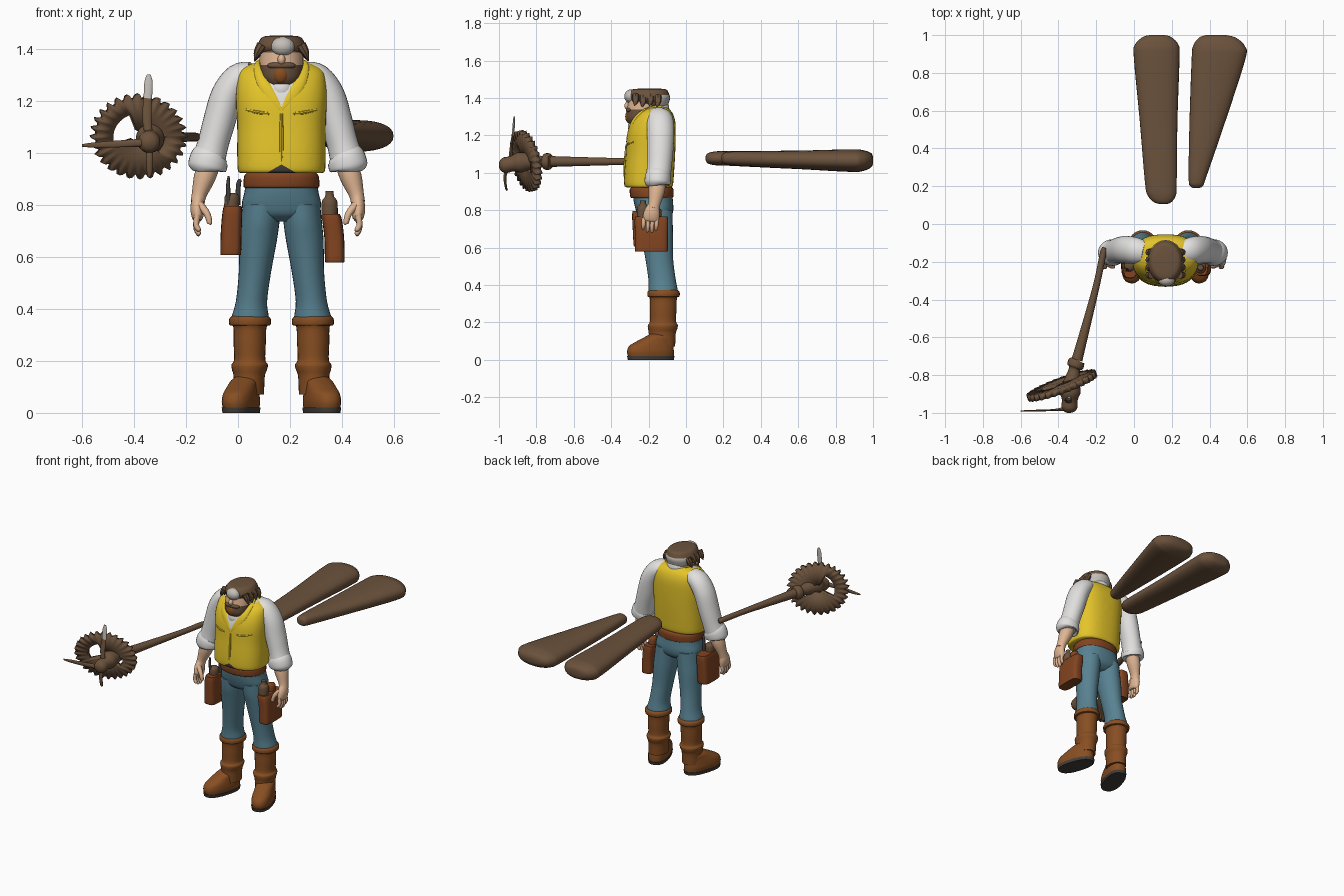
import bpy, bmesh, math
from mathutils import Vector

def mat(name, r, g, b):
    m = bpy.data.materials.new(name)
    m.diffuse_color = [((c / 255 + .055) / 1.055) ** 2.4 for c in (r, g, b)] + [1]
    return m

YELLOW = mat("yellow cloth", 228, 196, 42)
WHITE = mat("white cloth", 226, 225, 224)
SKIN = mat("skin", 222, 180, 146)
TEAL = mat("teal denim", 88, 130, 146)
LEATHER = mat("boot leather", 135, 78, 34)
POUCH = mat("red brown leather", 130, 68, 32)
WOOD = mat("dark brown", 107, 82, 60)
DARK = mat("dark grey", 66, 62, 58)
GREY = mat("light grey", 196, 190, 182)

X, Y, Z = Vector((1, 0, 0)), Vector((0, 1, 0)), Vector((0, 0, 1))
FLAT = (X, Y)

def finish(name, bm, mats, rule=None, angle=40):
    bmesh.ops.recalc_face_normals(bm, faces=bm.faces[:])
    for f in bm.faces:
        f.smooth = True
        if rule:
            f.material_index = rule(f.calc_center_median(), f.normal)
    me = bpy.data.meshes.new(name)
    bm.to_mesh(me)
    bm.free()
    for m in mats:
        me.materials.append(m)
    me.set_sharp_from_angle(angle=math.radians(angle))
    ob = bpy.data.objects.new(name, me)
    bpy.context.collection.objects.link(ob)
    return ob

def spline(rows, k):
    out = []
    for i in range(len(rows) - 1):
        p = [rows[max(0, min(len(rows) - 1, i + d))] for d in (-1, 0, 1, 2)]
        for j in range(k):
            t = j / k
            out.append([.5 * (2 * b + (c - a) * t + (2 * a - 5 * b + 4 * c - d) * t * t
                              + (3 * b - a - 3 * c + d) * t ** 3) for a, b, c, d in zip(*p)])
    return out + [list(rows[-1])]

def loft(name, rows, *mats, frame=None, ref=Y, n=28, power=2.0, k=4, rule=None, cuts=(), angle=40):
    """Skin through rings (x, y, z, ru, rv), in a fixed frame or square to the path."""
    rows = spline(rows, k)
    bm = bmesh.new()
    rings = []
    for i, (x, y, z, ru, rv) in enumerate(rows):
        if frame:
            u, v = frame
        else:
            t = (Vector(rows[min(i + 1, len(rows) - 1)][:3]) - Vector(rows[max(i - 1, 0)][:3])).normalized()
            v = (ref - t * ref.dot(t)).normalized()
            u = t.cross(v)
        ring = []
        for j in range(n):
            a = 2 * math.pi * j / n
            c, s = math.cos(a), math.sin(a)
            c, s = [math.copysign(abs(q) ** (2 / power), q) for q in (c, s)]
            ring.append(bm.verts.new(Vector((x, y, z)) + u * c * max(ru, .002) + v * s * max(rv, .002)))
        rings.append(ring)
    for a, b in zip(rings, rings[1:]):
        for j in range(n):
            bm.faces.new((a[j], a[(j + 1) % n], b[(j + 1) % n], b[j]))
    bm.faces.new(rings[0])
    bm.faces.new(rings[-1])
    for co, no in cuts:
        bmesh.ops.bisect_plane(bm, geom=bm.verts[:] + bm.edges[:] + bm.faces[:], plane_co=co, plane_no=no)
    return finish(name, bm, mats, rule, angle)

def ball(name, c, r, m):
    bm = bmesh.new()
    bmesh.ops.create_uvsphere(bm, u_segments=20, v_segments=12, radius=1)
    for v in bm.verts:
        v.co = Vector([c[i] + v.co[i] * r[i] for i in range(3)])
    return finish(name, bm, [m])

C = .167  # middle of the figure

# vest: V neck and lower front opening are cut in and coloured
def vest_rule(p, no):
    d = abs(p.x - C)
    if p.y < -.17 and p.z > 1.165 + d * 1.65:
        return 1
    return 2 if p.y < -.17 and p.z < .955 - d * .58 else 0

cuts = []
for s in (-1, 1):
    cuts += [((C, 0, 1.165), (s * 1.65, 0, -1)), ((C, 0, .955), (s * .58, 0, 1))]
loft("vest", [(C, -.2, .922, .158, .118), (C, -.2, .935, .168, .13), (C, -.197, 1.0, .17, .133),
              (C, -.19, 1.1, .17, .132), (C, -.185, 1.2, .175, .13), (C, -.175, 1.27, .172, .118),
              (C, -.165, 1.315, .16, .095), (C, -.16, 1.34, .12, .07), (C, -.16, 1.352, .07, .05)],
     YELLOW, WHITE, DARK, frame=FLAT, power=2.5, n=40, rule=vest_rule, cuts=cuts)
loft("vest_placket", [(C, -.325, .96, .006, .006), (C, -.327, 1.03, .008, .008), (C, -.318, 1.15, .006, .006)],
     YELLOW, n=8)
for s, side in ((-1, "right"), (1, "left")):
    loft(side + "_lapel", [(C, -.316, 1.165, .006, .004), (C + s * .035, -.307, 1.21, .022, .006),
                           (C + s * .075, -.282, 1.275, .022, .008), (C + s * .09, -.22, 1.335, .015, .008),
                           (C + s * .07, -.13, 1.352, .01, .006)], YELLOW, n=10)
    loft(side + "_pocket_flap", [(C + s * .045, -.313, 1.15, .007, .006), (C + s * .09, -.306, 1.155, .009, .007),
                                 (C + s * .135, -.278, 1.165, .007, .006)], YELLOW, ref=Z, n=8)

# shirt collar and frill
loft("shirt_collar", [(C, -.17, 1.31, .085, .08), (C, -.175, 1.35, .078, .085), (C, -.185, 1.38, .07, .085)],
     WHITE, frame=FLAT)
ball("shirt_frill", (C, -.275, 1.245), (.045, .035, .045), WHITE)

# head, beard and hair
def head_rule(p, no):
    if p.y > -.2:
        return 2
    return 1 if 1.338 < p.z < 1.385 else 0

loft("head", [(C, -.272, 1.245, .01, .01), (C, -.268, 1.255, .04, .03), (C, -.255, 1.285, .07, .062),
              (C, -.23, 1.325, .082, .088), (C, -.212, 1.365, .085, .1), (C, -.205, 1.41, .08, .1)],
     WOOD, SKIN, GREY, frame=FLAT, rule=head_rule, cuts=[((0, 0, z), Z) for z in (1.338, 1.385)])
loft("hair", [(C, -.17, 1.345, .07, .07), (C, -.185, 1.37, .088, .092), (C, -.197, 1.4, .096, .112),
              (C, -.2, 1.425, .088, .108), (C, -.197, 1.445, .072, .092), (C, -.195, 1.45, .04, .05)],
     WOOD, GREY, frame=FLAT, rule=lambda p, no: int(p.z < 1.415 and p.y > -.14),
     cuts=[((0, 0, 1.415), Z), ((0, -.14, 0), Y)])
ball("moustache", (C, -.3, 1.335), (.055, .022, .016), WOOD)
ball("mouth_guard", (C - .003, -.303, 1.3), (.03, .022, .035), LEATHER)
ball("nose", (C, -.312, 1.358), (.015, .018, .02), SKIN)
ball("goggle", (C + .005, -.295, 1.408), (.045, .035, .037), GREY)
for s, side in ((-1, "right"), (1, "left")):
    for i in range(4):
        x, y, z = C + s * .085, -.27 + i * .04, 1.385 - .006 * (i % 2)
        loft(f"{side}_hair_tuft_{i + 1}", [(x - s * .01, y, z + .03, .02, .02), (x + s * .007, y, z, .015, .018),
                                           (x + s * .018, y - .005, z - .028, .002, .002)], WOOD, n=8)

# arms with rolled sleeves and hands
A = .153
for s, side in ((-1, "right"), (1, "left")):
    def P(*rows):
        return [(A + s * r[0],) + r[1:] for r in rows]
    loft(side + "_sleeve", P((.1, -.15, 1.3, .05, .06), (.15, -.14, 1.285, .058, .07), (.195, -.136, 1.22, .062, .073),
                             (.225, -.138, 1.12, .062, .07), (.25, -.143, 1.03, .06, .066), (.268, -.15, .965, .066, .066)),
         WHITE)
    loft(side + "_cuff", P((.255, -.147, .995, .066, .064), (.264, -.15, .975, .074, .07),
                           (.272, -.153, .94, .073, .067), (.273, -.153, .932, .05, .05)), WHITE)
    loft(side + "_forearm", P((.265, -.153, .95, .042, .045), (.283, -.158, .9, .041, .044),
                              (.302, -.168, .84, .029, .033), (.308, -.175, .81, .027, .033)), SKIN)
    loft(side + "_palm", P((.305, -.172, .83, .022, .028), (.31, -.182, .79, .026, .042),
                           (.308, -.188, .752, .022, .044), (.306, -.19, .738, .012, .035)), SKIN)
    for i in range(4):
        y, l = -.225 + i * .023, (.045, .06, .062, .05)[i]
        loft(f"{side}_finger_{i + 1}", P((.309, y, .76, .012, .012), (.314, y - .002, .75 - l * .6, .011, .011),
                                         (.303, y - .004, .748 - l, .009, .009), (.3, y - .004, .744 - l, .002, .002)),
             SKIN, n=10)
    loft(side + "_thumb", P((.3, -.205, .8, .016, .016), (.272, -.222, .765, .013, .013),
                            (.262, -.226, .73, .01, .01), (.262, -.226, .724, .002, .002)), SKIN, n=10)

# trousers and belt
loft("trouser_seat", [(C, -.16, .735, .06, .05), (C, -.165, .76, .135, .085), (C, -.168, .8, .152, .1),
                      (C, -.175, .85, .142, .105), (C, -.18, .9, .136, .105)], TEAL, frame=FLAT, power=2.3, n=36)
loft("belt", [(C, -.182, .865, .138, .108), (C, -.183, .872, .146, .115), (C, -.184, .91, .143, .117),
              (C, -.184, .925, .13, .105)], POUCH, frame=FLAT, power=2.2, n=36)

# legs, boots
for s, side in ((-1, "right"), (1, "left")):
    def P(*rows):
        return [(C + s * r[0],) + r[1:] for r in rows]
    loft(side + "_trouser_leg", P((.121, -.122, .345, .07, .076), (.12, -.122, .37, .071, .078), (.115, -.128, .43, .06, .073),
                                  (.102, -.143, .54, .062, .074), (.09, -.155, .66, .072, .085), (.082, -.163, .73, .074, .092),
                                  (.075, -.167, .8, .074, .095)), TEAL, frame=FLAT)
    loft(side + "_boot_shaft", P((.125, -.128, .07, .058, .07), (.124, -.127, .14, .06, .072), (.123, -.125, .165, .067, .078),
                                 (.122, -.124, .185, .07, .08), (.122, -.123, .205, .06, .07), (.122, -.122, .27, .062, .071),
                                 (.121, -.121, .33, .064, .073), (.121, -.12, .338, .079, .085), (.121, -.12, .36, .08, .086),
                                 (.121, -.121, .372, .07, .077)), LEATHER, frame=FLAT)
    a = s * math.radians(17)
    turned = (Vector((math.cos(a), math.sin(a), 0)), Vector((-math.sin(a), math.cos(a), 0)))
    loft(side + "_boot_foot", P((.155, -.188, .02, .059, .126), (.156, -.19, .045, .062, .128), (.154, -.185, .075, .059, .12),
                                (.147, -.165, .1, .055, .098), (.137, -.14, .125, .052, .075), (.13, -.13, .14, .04, .06)),
         LEATHER, frame=turned, power=2.4)
    loft(side + "_boot_sole", P((.155, -.188, 0, .06, .126), (.155, -.188, .02, .063, .13)),
         DARK, frame=turned, power=2.4, k=1)

# hip pouches with tools
loft("right_pouch", [(-.028, -.2, .608, .035, .075), (-.028, -.2, .615, .04, .08), (-.026, -.2, .7, .04, .085),
                     (-.022, -.2, .77, .038, .088), (-.02, -.2, .795, .034, .085)], POUCH, frame=FLAT, power=4)
loft("left_pouch", [(.372, -.185, .58, .034, .083), (.372, -.185, .588, .038, .088), (.37, -.185, .67, .038, .088),
                    (.362, -.185, .74, .038, .09), (.357, -.185, .765, .034, .086)], POUCH, frame=FLAT, power=4)
loft("tool_handle", [(-.025, -.22, .78, .028, .03), (-.023, -.22, .83, .028, .03), (-.022, -.22, .845, .015, .015)], WOOD)
loft("tool_spike", [(-.035, -.24, .8, .008, .008), (-.038, -.245, .87, .008, .008), (-.036, -.245, .91, .004, .004)], DARK, n=10)
loft("tool_hook", [(0, -.19, .8, .01, .01), (.002, -.19, .88, .009, .009), (.012, -.19, .895, .006, .006)], DARK, n=10)
loft("bottle", [(.352, -.23, .74, .03, .032), (.352, -.23, .81, .03, .032), (.352, -.23, .83, .018, .018),
                (.352, -.23, .852, .015, .015)], WOOD)
loft("second_bottle", [(.358, -.16, .74, .026, .03), (.358, -.16, .8, .024, .028), (.358, -.16, .81, .01, .01)], POUCH)

# two long paddle blades behind
loft("inner_paddle", [(.155, .105, 1.077, .015, .01), (.152, .115, 1.077, .045, .026), (.147, .15, 1.077, .074, .036),
                      (.142, .22, 1.077, .084, .039), (.13, .55, 1.07, .1, .048), (.12, .88, 1.066, .121, .058),
                      (.12, .95, 1.066, .115, .054), (.122, .99, 1.067, .075, .038), (.124, 1.0, 1.067, .04, .018)],
     WOOD, frame=(X, Z), power=2.3)
loft("outer_paddle", [(.328, .19, 1.077, .01, .01), (.331, .2, 1.077, .032, .026), (.336, .25, 1.077, .047, .036),
                      (.39, .55, 1.07, .096, .047), (.447, .87, 1.065, .142, .06), (.45, .94, 1.065, .138, .057),
                      (.442, .985, 1.066, .1, .04), (.435, 1.0, 1.067, .055, .018)],
     WOOD, frame=(X, Z), power=2.3)

# staff with hub
loft("staff", [(-.155, -.125, 1.06, .008, .008), (-.162, -.15, 1.06, .017, .017), (-.2, -.33, 1.06, .018, .018),
               (-.27, -.6, 1.06, .025, .025), (-.302, -.72, 1.06, .029, .029)], WOOD, ref=Z, n=16)
loft("staff_collar", [(-.302, -.72, 1.06, .03, .03), (-.305, -.728, 1.06, .043, .043), (-.311, -.755, 1.06, .043, .043),
                      (-.316, -.772, 1.06, .03, .03), (-.33, -.84, 1.06, .045, .045), (-.338, -.89, 1.055, .055, .055),
                      (-.34, -.93, 1.048, .042, .042), (-.342, -.97, 1.04, .042, .042), (-.343, -.992, 1.037, .028, .028),
                      (-.343, -1.0, 1.036, .008, .008)], WOOD, ref=Z, n=20)

# toothed wheel with two openings
bm = bmesh.new()
mid, U, V = Vector((-.382, -.855, 1.063)), Vector((.94, .335, 0)) * .195, Vector((0, -.03, .163))
N = 112
bands = []
for r in (.15, .56, None):
    ring = []
    for i in range(N):
        q = (1, .97, .89, .88)[i % 4] if r is None else r
        t = 2 * math.pi * i / N
        ring.append(bm.verts.new(mid + U * q * math.cos(t) + V * q * math.sin(t)))
    bands.append(ring)
for b in (0, 1):
    for i in range(N):
        deg = 360 * i / N
        if b == 0 and (108 < deg < 200 or 315 < deg < 358):
            continue
        j = (i + 1) % N
        bm.faces.new((bands[b][i], bands[b][j], bands[b + 1][j], bands[b + 1][i]))
bmesh.ops.delete(bm, geom=[v for v in bm.verts if not v.link_faces], context='VERTS')
wheel = finish("toothed_wheel", bm, [WOOD])
solid = wheel.modifiers.new("thickness", 'SOLIDIFY')
solid.thickness, solid.offset = .035, 0

# propeller blades
loft("upper_blade", [(-.34, -.94, 1.05, .014, .012), (-.35, -.935, 1.13, .018, .008), (-.347, -.925, 1.21, .016, .006)],
     WOOD, n=12)
loft("upper_blade_tip", [(-.347, -.925, 1.2, .016, .007), (-.344, -.92, 1.27, .016, .006), (-.343, -.918, 1.3, .007, .004)],
     GREY, n=12)
loft("lower_blade", [(-.34, -.95, 1.04, .014, .012), (-.34, -.968, .98, .013, .008), (-.34, -.962, .92, .01, .006),
                     (-.34, -.955, .905, .004, .004)], WOOD, n=12)
loft("side_blade", [(-.34, -.975, 1.04, .016, .016), (-.42, -.985, 1.036, .014, .006), (-.54, -.988, 1.03, .011, .004),
                    (-.6, -.99, 1.028, .005, .003)], WOOD, n=12)
